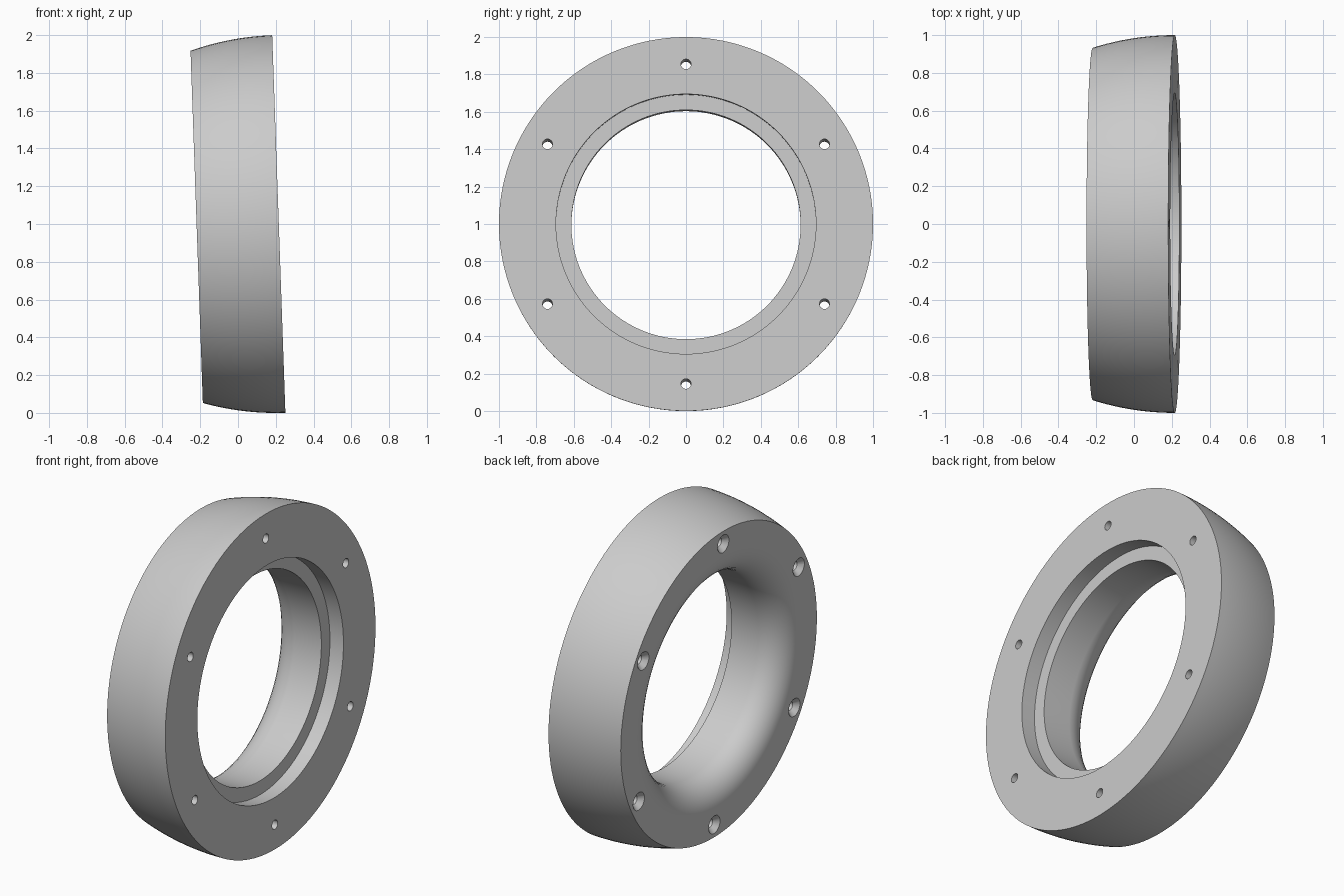
import bpy, bmesh
from math import cos, sin, pi, radians, sqrt
from mathutils import Matrix, Vector

cube = bpy.data.objects.get("Cube")
if cube:
    bpy.data.objects.remove(cube, do_unlink=True)

WIDTH = 0.435        # thickness along the ring axis
BORE = 0.613
FILLET = 0.165
CROWN = 1.445        # radius of the curved outer rim
BOLT_CIRCLE = 0.855
TILT = radians(-2)

metal = bpy.data.materials.new("light grey metal")
metal.use_nodes = True
grey = (0.6, 0.6, 0.6, 1)
metal.diffuse_color = grey
metal.node_tree.nodes["Principled BSDF"].inputs["Base Color"].default_value = grey


def revolve(bm, profile, steps, offset=(0, 0, 0)):
    """Spin a closed (x, radius) profile about the x axis, then shift it."""
    shift = Vector(offset)
    rings = []
    for i in range(steps):
        a = 2 * pi * i / steps
        rings.append([bm.verts.new(Vector((x, r * sin(a), r * cos(a))) + shift)
                      for x, r in profile])
    n = len(profile)
    for i, ring in enumerate(rings):
        after = rings[(i + 1) % steps]
        for j in range(n):
            k = (j + 1) % n
            if profile[j][1] == 0 and profile[k][1] == 0:
                continue
            bm.faces.new((ring[j], ring[k], after[k], after[j]))


def make_object(name, bm):
    bmesh.ops.remove_doubles(bm, verts=bm.verts, dist=1e-5)
    bmesh.ops.recalc_face_normals(bm, faces=bm.faces)
    mesh = bpy.data.meshes.new(name)
    bm.to_mesh(mesh)
    bm.free()
    mesh.materials.append(metal)
    obj = bpy.data.objects.new(name, mesh)
    bpy.context.collection.objects.link(obj)
    return obj


# Ring section: crowned rim, flat back, filleted bore mouth, stepped recess
rim = []
for i in range(13):
    d = WIDTH * i / 12
    rim.append((-d, 1 - CROWN + sqrt(CROWN ** 2 - d ** 2)))
mouth = []
for i in range(9):
    a = pi / 2 * i / 8
    mouth.append((-WIDTH + FILLET * (1 - cos(a)), BORE + FILLET * (1 - sin(a))))
recess = [(-0.09, BORE), (-0.09, 0.695), (0, 0.695)]

bm = bmesh.new()
revolve(bm, rim + mouth + recess, 128)
ring = make_object("flange_ring", bm)

# Six countersunk bolt holes
hole = [(-WIDTH - 0.05, 0), (-WIDTH - 0.05, 0.054), (-WIDTH, 0.054),
        (-WIDTH + 0.03, 0.027), (0.05, 0.027), (0.05, 0)]
bm = bmesh.new()
for i in range(6):
    a = pi / 3 * i
    revolve(bm, hole, 24, (0, BOLT_CIRCLE * sin(a), BOLT_CIRCLE * cos(a)))
cutter = make_object("bolt_hole_cutter", bm)
cutter.hide_render = True

cut = ring.modifiers.new("bolt_holes", "BOOLEAN")
cut.operation = "DIFFERENCE"
cut.solver = "EXACT"
cut.object = cutter

bpy.ops.object.select_all(action="DESELECT")
ring.select_set(True)
bpy.context.view_layer.objects.active = ring
bpy.ops.object.modifier_apply(modifier=cut.name)
bpy.data.objects.remove(cutter, do_unlink=True)

# Lean the ring slightly and stand it on the ground
ring.data.transform(Matrix.Translation((0.216, 0, 1)) @ Matrix.Rotation(TILT, 4, "Y"))
bpy.ops.object.shade_smooth_by_angle(angle=radians(25))
weighted = ring.modifiers.new("even_shading", "WEIGHTED_NORMAL")
weighted.keep_sharp = True
